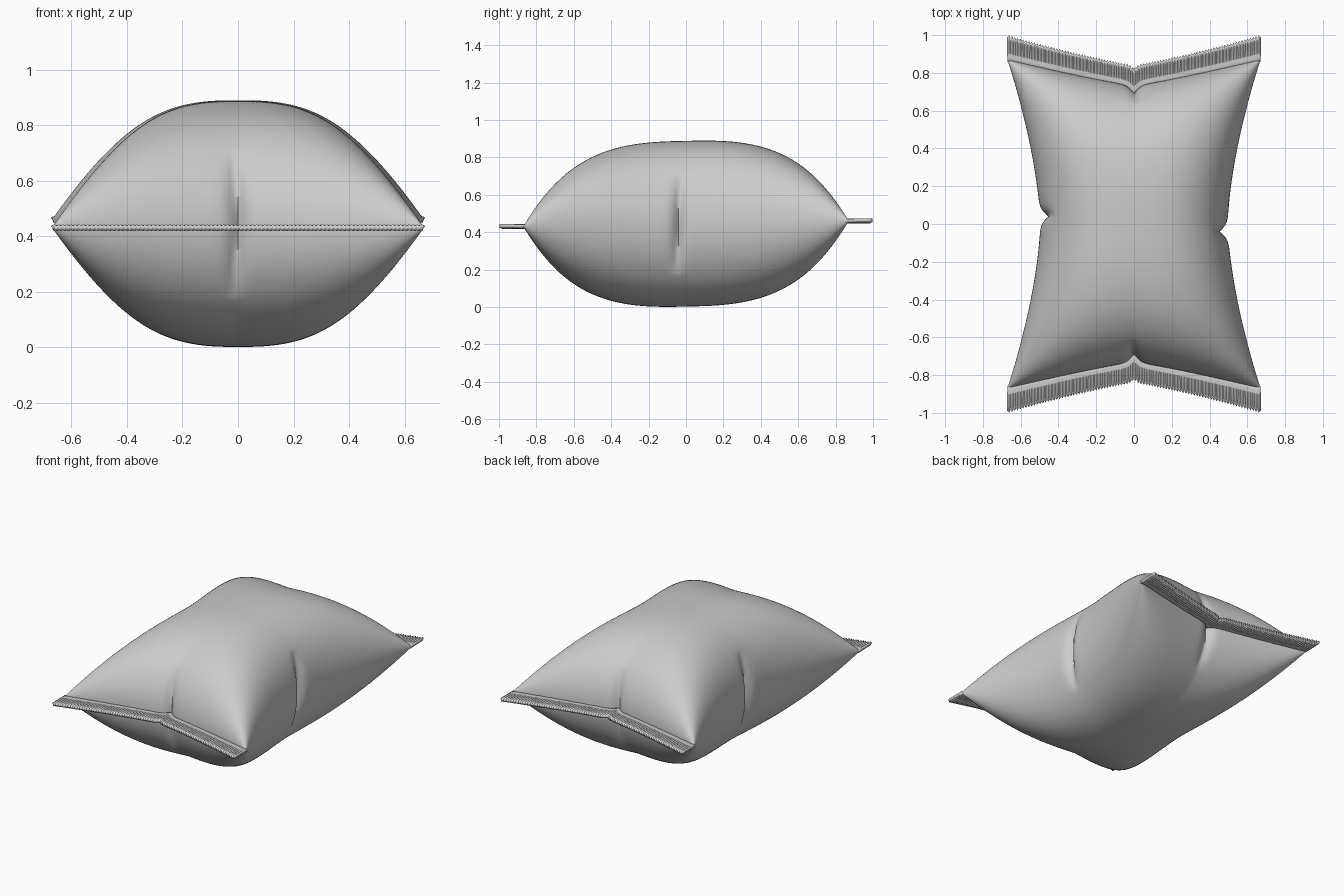
import bpy, bmesh, math

if "Cube" in bpy.data.objects:
    bpy.data.objects.remove(bpy.data.objects["Cube"])

NX, NY = 140, 200          # body resolution across and along
HEIGHT, MID = 0.443, 0.445  # half height of the pillow, seam level


def side_x(b):
    """Half width of the bag at length position b (-1..1)."""
    return 0.497 + 0.173 * abs(b) ** 1.6


def end_y(a):
    """Distance of the end seam at width position a (-1..1)."""
    return 0.732 + 0.138 * abs(a) ** 1.15


def level(b):
    return MID + 0.015 * b


def groove(d, width):
    """Sharp-bottomed crease with soft shoulders."""
    return math.exp(-abs(d / width) ** 1.3)


def crease(x, y, z):
    """Pinched folds halfway along each side and each end."""
    dz = z - MID
    fade = max(0.0, 1 - (dz / 0.27) ** 2)
    if abs(y) > 0.4:
        s = math.copysign(1, y)
        y -= s * 0.04 * fade * groove(x - 0.06 * abs(dz) * s, 0.028)
    if abs(x) > 0.2:
        s = math.copysign(1, x)
        x -= s * 0.045 * fade * groove(y + s * 0.04 - 0.04 * dz, 0.03)
    return x, y, z


def finish(bm, name, angle):
    bmesh.ops.remove_doubles(bm, verts=bm.verts, dist=1e-5)
    bmesh.ops.recalc_face_normals(bm, faces=bm.faces)
    mesh = bpy.data.meshes.new(name)
    bm.to_mesh(mesh)
    bm.free()
    ob = bpy.data.objects.new(name, mesh)
    bpy.context.collection.objects.link(ob)
    bpy.ops.object.select_all(action='DESELECT')
    ob.select_set(True)
    bpy.context.view_layer.objects.active = ob
    bpy.ops.object.shade_smooth_by_angle(angle=math.radians(angle))
    return ob


def add_grid(bm, rows, flip=False):
    vs = [[bm.verts.new(p) for p in row] for row in rows]
    for r0, r1 in zip(vs, vs[1:]):
        for i in range(len(r0) - 1):
            q = [r0[i], r0[i + 1], r1[i + 1], r1[i]]
            bm.faces.new(q[::-1] if flip else q)


# inflated body: top and bottom skins sharing one rim
def body_point(i, j, s):
    a = math.sin(math.pi * (i / NX - 0.5))
    b = math.sin(math.pi * (j / NY - 0.5))
    fa = math.sqrt(max(0.0, 1 - abs(a) ** 2.7))
    fb = math.sqrt(max(0.0, 1 - abs(b) ** 2.9))
    return crease(a * side_x(b), b * end_y(a), level(b) + s * HEIGHT * fa * fb)


bm = bmesh.new()
for s in (1, -1):
    add_grid(bm, [[body_point(i, j, s) for i in range(NX + 1)]
                  for j in range(NY + 1)], s < 0)
finish(bm, "bag_body", 60)


# crimped end seals with pinked outer edges
def make_seal(name, s, teeth=90, rows=5):
    n = teeth * 2
    grid = []
    for r in range(rows + 1):
        t = r / rows
        row = []
        for i in range(n + 1):
            a = 2 * i / n - 1
            zig = 1 if i % 2 else -1
            y0 = end_y(a) - 0.012 - 0.035 * groove(a * 0.67, 0.028)
            y1 = 0.838 + 0.155 * abs(a) ** 1.2 - 0.02 * groove(a * 0.67, 0.02)
            y = y0 + (y1 - y0) * t + (0.006 * zig if r == rows else 0)
            z = level(s) + 0.0025 * zig * min(1, 2 * t)
            row.append((a * 0.668, s * y, z))
        grid.append(row)
    bm = bmesh.new()
    add_grid(bm, grid, s < 0)
    ob = finish(bm, name, 30)
    mod = ob.modifiers.new("thickness", 'SOLIDIFY')
    mod.thickness = 0.02
    mod.offset = 0


make_seal("front_seal", -1)
make_seal("back_seal", 1)
